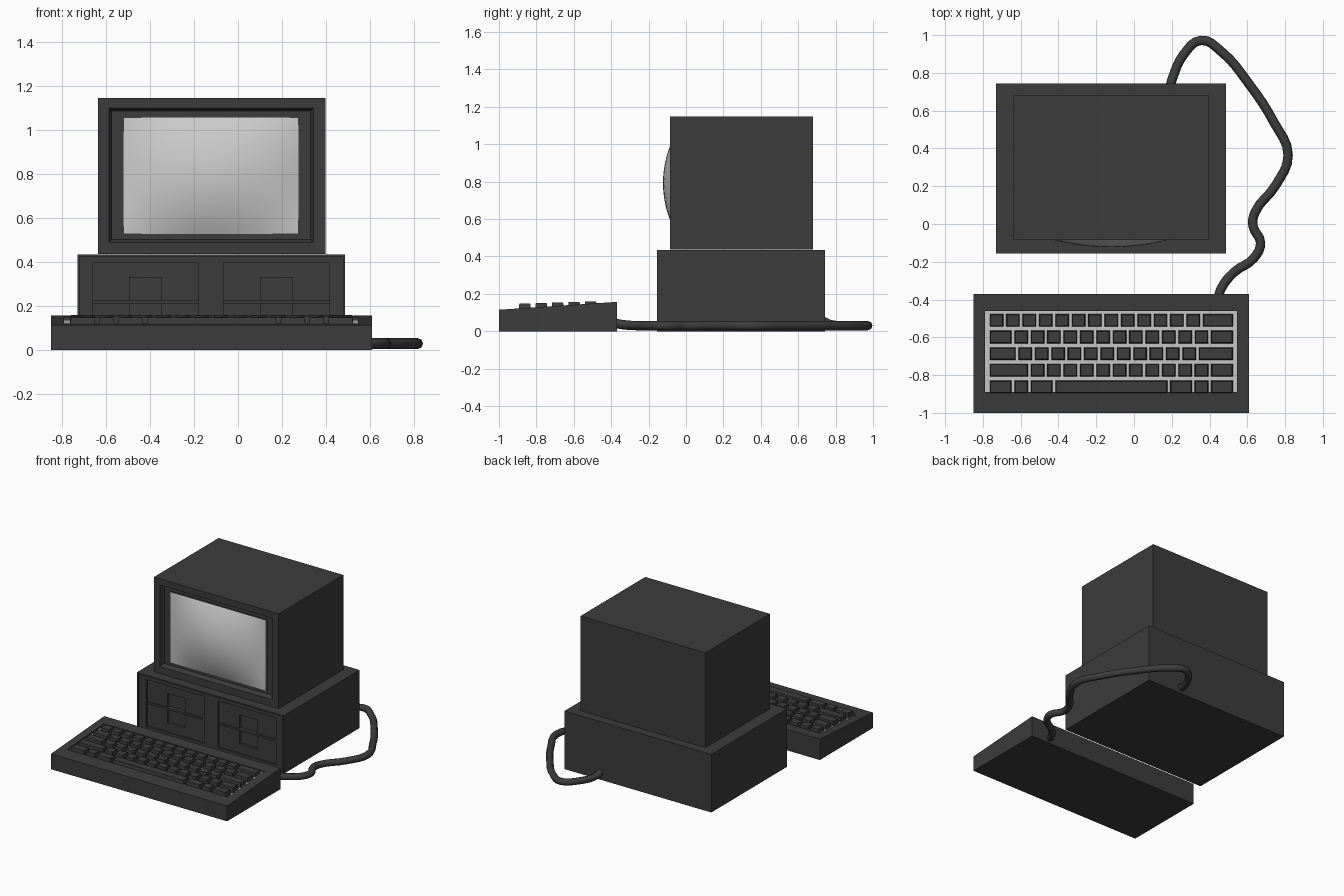
import bpy, bmesh
from mathutils import Vector

if "Cube" in bpy.data.objects:
    bpy.data.objects.remove(bpy.data.objects["Cube"])


def material(name, v):
    m = bpy.data.materials.new(name)
    m.diffuse_color = (v, v, v, 1)
    m.use_nodes = True
    m.node_tree.nodes["Principled BSDF"].inputs["Base Color"].default_value = m.diffuse_color
    return m


DARK = material("dark_plastic", 0.045)


def to_object(name, bm, mat=DARK):
    bmesh.ops.recalc_face_normals(bm, faces=bm.faces)
    me = bpy.data.meshes.new(name)
    bm.to_mesh(me)
    bm.free()
    ob = bpy.data.objects.new(name, me)
    bpy.context.collection.objects.link(ob)
    if mat:
        me.materials.append(mat)
    return ob


def loft(bm, loops):
    """Skin a stack of equal-length vertex loops and cap both ends."""
    rings = [[bm.verts.new(p) for p in loop] for loop in loops]
    n = len(rings[0])
    for a, b in zip(rings, rings[1:]):
        for i in range(n):
            bm.faces.new((a[i], a[(i + 1) % n], b[(i + 1) % n], b[i]))
    bm.faces.new(rings[0])
    bm.faces.new(rings[-1])


def wedge(name, x, y, z_front, z_back, mat=DARK):
    """Box whose bottom and top heights may differ between front and back."""
    bm = bmesh.new()
    loft(bm, [[(px, y[0], z_front[0]), (px, y[1], z_back[0]),
               (px, y[1], z_back[1]), (px, y[0], z_front[1])] for px in x])
    return to_object(name, bm, mat)


def box(name, x, y, z, mat=DARK):
    return wedge(name, x, y, z, z, mat)


def cut(target, cutter):
    mod = target.modifiers.new("cut", 'BOOLEAN')
    mod.operation, mod.solver, mod.object = 'DIFFERENCE', 'EXACT', cutter
    with bpy.context.temp_override(object=target, active_object=target):
        bpy.ops.object.modifier_apply(modifier=mod.name)
    bpy.data.objects.remove(cutter)


def rect(x0, x1, z0, z1, y):
    return [(x0, y, z0), (x1, y, z0), (x1, y, z1), (x0, y, z1)]


# System case with a thin rim around the recessed front
case = box("system_case", (-0.73, 0.487), (-0.155, 0.743), (0, 0.435))
cut(case, box("cutter", (-0.72, 0.477), (-0.2, -0.145), (0.01, 0.425)))

# Two disk drives: recessed bay, finger notch and a slot bar
for side, cx in (("left", -0.42), ("right", 0.175)):
    cut(case, box("cutter", (cx - 0.24, cx + 0.24), (-0.2, -0.13), (0.045, 0.396)))
    cut(case, box("cutter", (cx - 0.073, cx + 0.073), (-0.2, -0.11), (0.11, 0.33)))
    box(side + "_drive_slot_bar", (cx - 0.24, cx + 0.24), (-0.138, -0.1), (0.213, 0.228))

# Monitor shell with a stepped bezel
bm = bmesh.new()
outer = (-0.637, 0.397, 0.437, 1.147)
loft(bm, [rect(*outer, 0.68), rect(*outer, -0.085),
          rect(-0.587, 0.342, 0.49, 1.10, -0.085),
          rect(-0.575, 0.33, 0.503, 1.087, -0.05),
          rect(-0.52, 0.274, 0.528, 1.057, -0.05),
          rect(-0.52, 0.274, 0.528, 1.057, -0.03)])
to_object("monitor_shell", bm)

# Bulging glass screen
bm = bmesh.new()
bmesh.ops.create_grid(bm, x_segments=20, y_segments=16, size=1)
for v in bm.verts:
    u, w = v.co.x, v.co.y
    bulge = 0.066 * (1 - u * u) * (1 - w * w)
    v.co = Vector((-0.123 + u * 0.397, -0.057 - bulge, 0.7925 + w * 0.2645))
screen = to_object("screen", bm, None)
if sum(p.normal.y for p in screen.data.polygons) > 0:
    screen.data.flip_normals()
screen.data.shade_smooth()

# Wedge keyboard with a key well and light plate
KX, KY = (-0.79, 0.545), (-0.89, -0.46)


def deck(y):
    return 0.115 + (y + 1) / 0.63 * 0.042


keyboard = wedge("keyboard_case", (-0.85, 0.61), (-1, -0.37), (0, 0.115), (0, 0.157))
zf, zb = deck(KY[0]), deck(KY[1])
cut(keyboard, wedge("cutter", KX, KY, (zf - 0.025, 0.3), (zb - 0.025, 0.3)))
wedge("key_plate", KX, KY, (zf - 0.03, zf - 0.015), (zb - 0.03, zb - 0.015), None)

# Keycaps, row by row from the back, widths in key units
rows = [[1] * 13 + [2],
        [1.5] + [1] * 12 + [1.5],
        [1.75] + [1] * 11 + [2.25],
        [2.5] + [1] * 11 + [1.5],
        [1.5, 1, 1.5, 7, 1.5, 1, 1.5]]
unit = 0.0868
bm = bmesh.new()
for r, widths in enumerate(rows):
    x, y = -0.771, -0.51 - r * 0.088
    for w in widths:
        x1 = x + w * unit
        loops = []
        for gap, half, dz in ((0.007, 0.034, None), (0.012, 0.029, 0.16 - r * 0.003)):
            loops.append([(px, py, dz or deck(py) - 0.02) for px, py in (
                (x + gap, y - half), (x1 - gap, y - half),
                (x1 - gap, y + half), (x + gap, y + half))])
        loft(bm, loops)
        x = x1
to_object("keycaps", bm)

# Cable from the back of the case round to the keyboard
path = [(0.19, 0.72, 0.06), (0.205, 0.775, 0.035), (0.265, 0.90, 0.03), (0.355, 0.972, 0.03),
        (0.46, 0.915, 0.03), (0.61, 0.74, 0.03), (0.74, 0.54, 0.03), (0.816, 0.365, 0.03),
        (0.75, 0.205, 0.03), (0.64, 0.06, 0.03), (0.63, -0.01, 0.03), (0.67, -0.10, 0.03),
        (0.635, -0.18, 0.03), (0.53, -0.255, 0.03), (0.465, -0.335, 0.035), (0.445, -0.39, 0.045)]
curve = bpy.data.curves.new("cable", 'CURVE')
curve.dimensions = '3D'
curve.bevel_depth, curve.bevel_resolution, curve.use_fill_caps = 0.025, 2, True
curve.resolution_u = 4
spline = curve.splines.new('BEZIER')
spline.bezier_points.add(len(path) - 1)
for p, co in zip(spline.bezier_points, path):
    p.co = co
    p.handle_left_type = p.handle_right_type = 'AUTO'
curve.materials.append(DARK)
bpy.context.collection.objects.link(bpy.data.objects.new("cable", curve))
